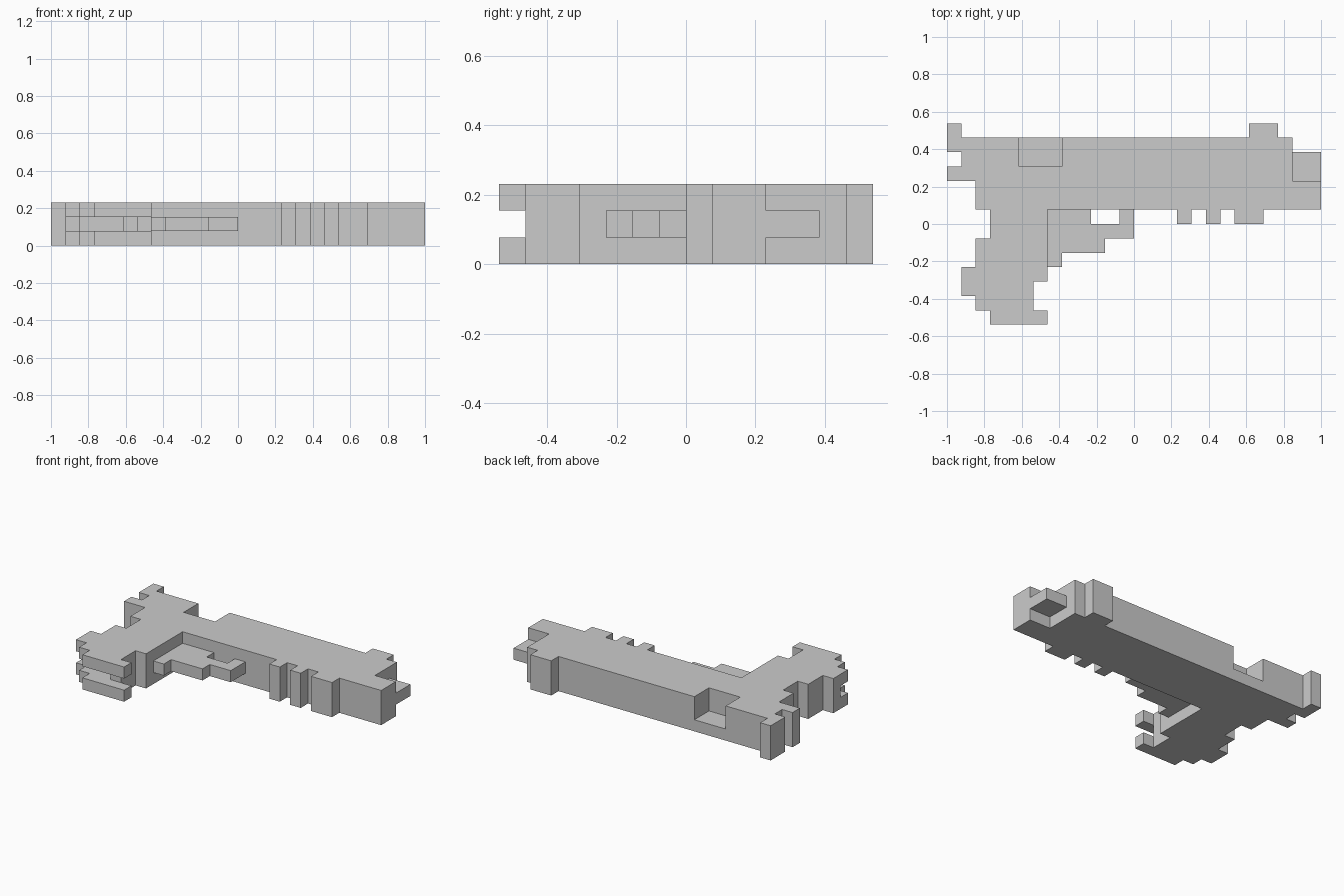
import bpy, bmesh

if "Cube" in bpy.data.objects:
    bpy.data.objects.remove(bpy.data.objects["Cube"])

U = 1 / 13  # one grid cell of the blocky design


def prism(name, outline, z0, z1):
    """Extrude a stepped outline (in cells) from z0 to z1."""
    bm = bmesh.new()
    face = bm.faces.new([bm.verts.new((x * U, y * U, z0 * U)) for x, y in outline])
    top = bmesh.ops.extrude_face_region(bm, geom=[face])
    verts = [v for v in top["geom"] if isinstance(v, bmesh.types.BMVert)]
    bmesh.ops.translate(bm, verts=verts, vec=(0, 0, (z1 - z0) * U))
    bmesh.ops.recalc_face_normals(bm, faces=bm.faces)
    mesh = bpy.data.meshes.new(name)
    bm.to_mesh(mesh)
    bm.free()
    obj = bpy.data.objects.new(name, mesh)
    bpy.context.collection.objects.link(obj)
    return obj


def box(x0, x1, y0, y1):
    return [(x0, y0), (x1, y0), (x1, y1), (x0, y1)]


def cut(target, cutter):
    mod = target.modifiers.new(cutter.name, "BOOLEAN")
    mod.operation = "DIFFERENCE"
    mod.solver = "EXACT"
    mod.object = cutter
    bpy.context.view_layer.objects.active = target
    bpy.ops.object.modifier_apply(modifier=mod.name)
    bpy.data.objects.remove(cutter)


# Slide, rear sight, front sight and muzzle
upper = [(-13, 7), (-12, 7), (-12, 6), (8, 6), (8, 7), (10, 7), (10, 6),
         (11, 6), (11, 3), (13, 3), (13, 1)]
# Rail teeth under the frame
teeth = []
for x0, x1 in ((7, 9), (5, 6), (3, 4)):
    teeth += [(x1, 1), (x1, 0), (x0, 0), (x0, 1)]
# Grip and stepped back of the frame
grip = [(-6, 1), (-6, -4), (-7, -4), (-7, -6), (-6, -6), (-6, -7), (-10, -7),
        (-10, -6), (-11, -6), (-11, -5), (-12, -5), (-12, -3), (-11, -3),
        (-11, -1), (-10, -1), (-10, 1), (-11, 1), (-11, 3), (-13, 3),
        (-13, 4), (-12, 4), (-12, 5), (-13, 5)]
body = prism("frame_and_slide", upper + teeth + grip, 0, 3)

# Ejection port, open at the top and back
cut(body, prism("port_cutter", box(-8, -5, 4, 8), 1, 4))

# Stepped slot through the middle layer of the grip base
slot = [(-14, -4), (-11, -4), (-11, -5), (-8, -5), (-8, -6), (-5, -6), (-5, -8), (-14, -8)]
cut(body, prism("grip_slot_cutter", slot, 1, 2))

# Barrel tip
prism("barrel_tip", box(11, 13, 3, 5), 1, 2)

# Trigger and guard, one cell thick
guard = [(-6, 1), (-3, 1), (-3, 0), (-1, 0), (-1, 1), (0, 1), (0, -1),
         (-2, -1), (-2, -2), (-5, -2), (-5, -3), (-6, -3)]
prism("trigger_guard", guard, 1, 2)
